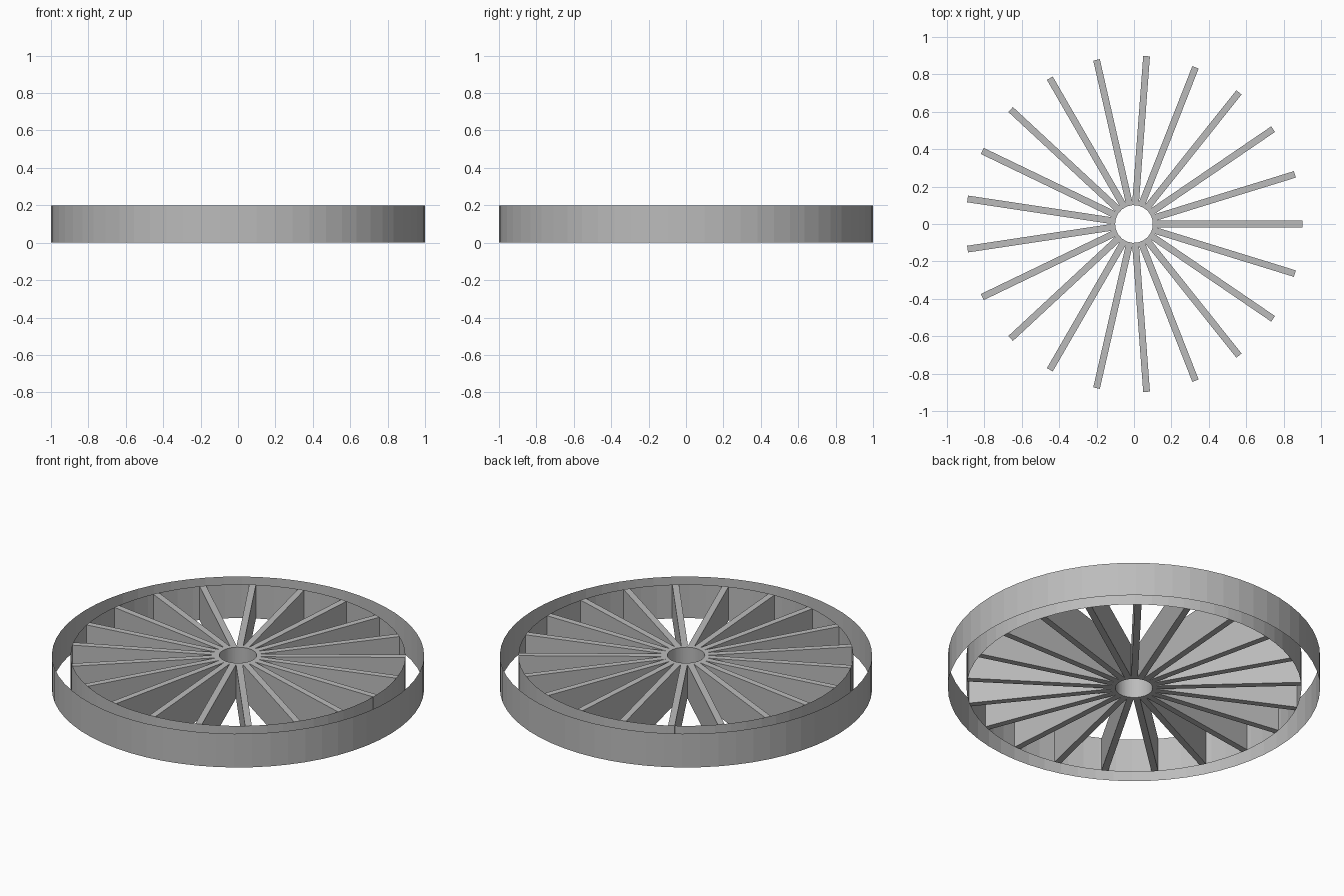
import bpy
import bmesh
import math
from mathutils import Matrix, Vector

cube = bpy.data.objects.get("Cube")
if cube:
    bpy.data.objects.remove(cube, do_unlink=True)

HEIGHT = 0.2
SPOKES = 21
HUB_R, INNER_R, OUTER_R = 0.1, 0.9, 1.0
SPOKE_W = 0.036

grey = bpy.data.materials.new("plain grey")
grey.use_nodes = True
colour = (0.5, 0.5, 0.5, 1)
grey.diffuse_color = colour
grey.node_tree.nodes["Principled BSDF"].inputs["Base Color"].default_value = colour


def add_object(name, bm):
    mesh = bpy.data.meshes.new(name)
    bm.to_mesh(mesh)
    bm.free()
    mesh.materials.append(grey)
    obj = bpy.data.objects.new(name, mesh)
    bpy.context.collection.objects.link(obj)
    return obj


def open_band(name, radius, segments=64):
    """Thin wall standing on the ground, open above and below."""
    bm = bmesh.new()
    bmesh.ops.create_cone(bm, cap_ends=False, segments=segments,
                          radius1=radius, radius2=radius, depth=HEIGHT,
                          matrix=Matrix.Translation((0, 0, HEIGHT / 2)))
    return add_object(name, bm)


# Concentric walls
open_band("outer_rim", OUTER_R)
open_band("inner_rim", INNER_R)
open_band("hub_wall", HUB_R)

# Radial blades between hub and inner rim
length = INNER_R - HUB_R
blade_shape = (Matrix.Translation(((HUB_R + INNER_R) / 2, 0, HEIGHT / 2))
               @ Matrix.Diagonal(Vector((length, SPOKE_W, HEIGHT, 1))))
for i in range(SPOKES):
    bm = bmesh.new()
    turn = Matrix.Rotation(math.tau * i / SPOKES, 4, "Z")
    bmesh.ops.create_cube(bm, size=1, matrix=turn @ blade_shape)
    add_object(f"spoke_{i + 1}", bm)
